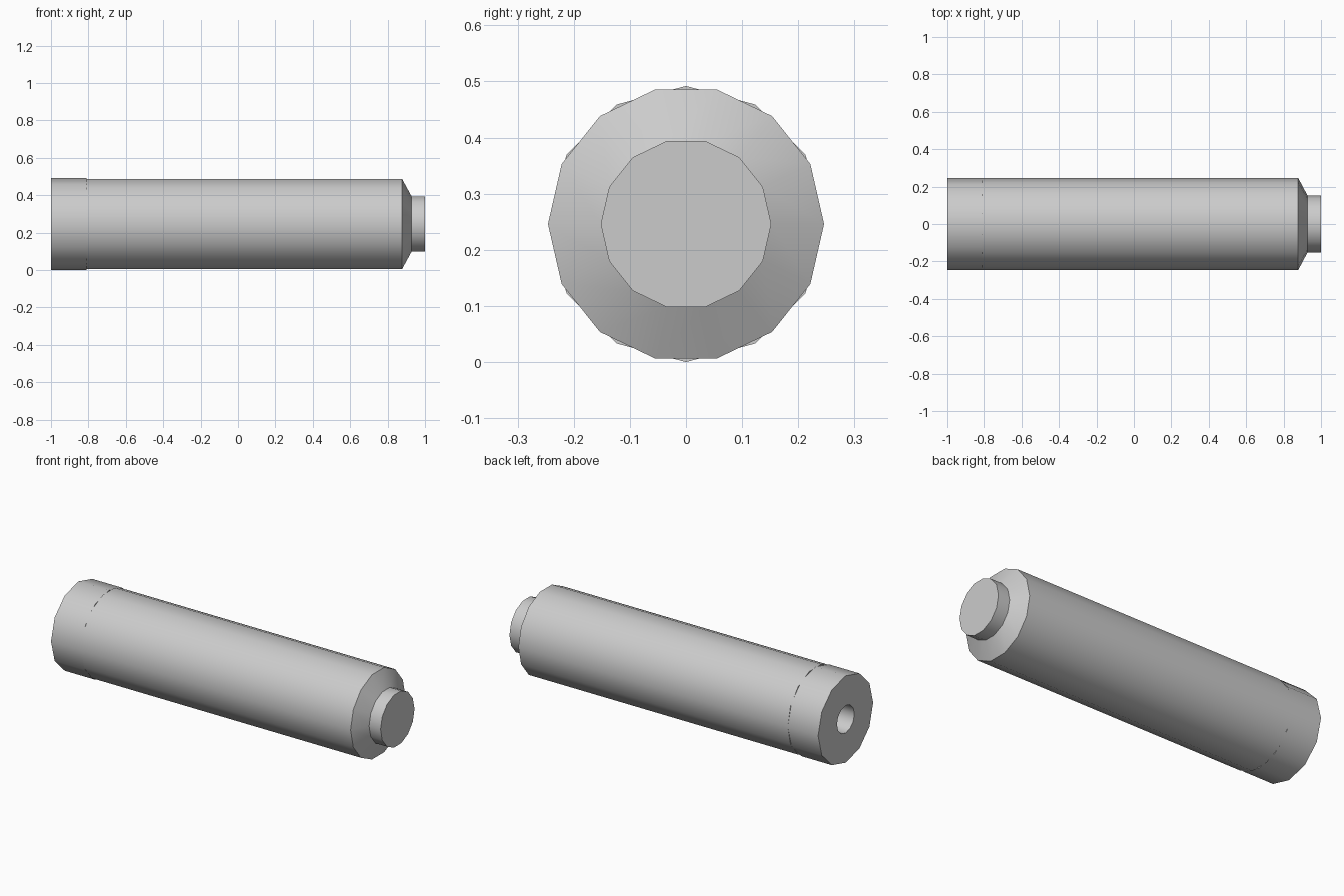
import bpy
import bmesh
from math import cos, sin, tau, radians

cube = bpy.data.objects.get("Cube")
if cube:
    bpy.data.objects.remove(cube, do_unlink=True)

RADIUS = 0.246      # outer radius, also the height of the axis
JOINT = -0.81       # where the end collar meets the barrel

grey = bpy.data.materials.new("light grey")
grey.use_nodes = True
colour = (0.6, 0.6, 0.6, 1)
grey.diffuse_color = colour
grey.node_tree.nodes["Principled BSDF"].inputs["Base Color"].default_value = colour


def lathe(name, profile, sides, closed=False):
    """Turn (x, radius) points around the x axis; cap the ends or close the loop."""
    bm = bmesh.new()
    rings = []
    for x, r in profile:
        rings.append([bm.verts.new((x, r * cos(tau * i / sides),
                                    RADIUS + r * sin(tau * i / sides)))
                      for i in range(sides)])
    pairs = list(zip(rings, rings[1:]))
    if closed:
        pairs.append((rings[-1], rings[0]))
    else:
        bm.faces.new(rings[0])
        bm.faces.new(rings[-1])
    for a, b in pairs:
        for i in range(sides):
            j = (i + 1) % sides
            bm.faces.new((a[i], a[j], b[j], b[i]))
    bmesh.ops.recalc_face_normals(bm, faces=bm.faces)
    mesh = bpy.data.meshes.new(name)
    bm.to_mesh(mesh)
    bm.free()
    mesh.materials.append(grey)
    obj = bpy.data.objects.new(name, mesh)
    bpy.context.collection.objects.link(obj)
    bpy.ops.object.select_all(action="DESELECT")
    obj.select_set(True)
    bpy.context.view_layer.objects.active = obj
    bpy.ops.object.shade_smooth_by_angle(angle=radians(40))
    return obj


# Barrel with tapered shoulder and narrow tip
lathe("barrel", [(JOINT, RADIUS), (0.878, RADIUS), (0.928, 0.152), (1, 0.152)], 14)

# End collar with a socket bored through it, down to the barrel
lathe("end_collar", [(-1, RADIUS), (JOINT, RADIUS), (JOINT, 0.078), (-1, 0.078)],
      12, closed=True)
